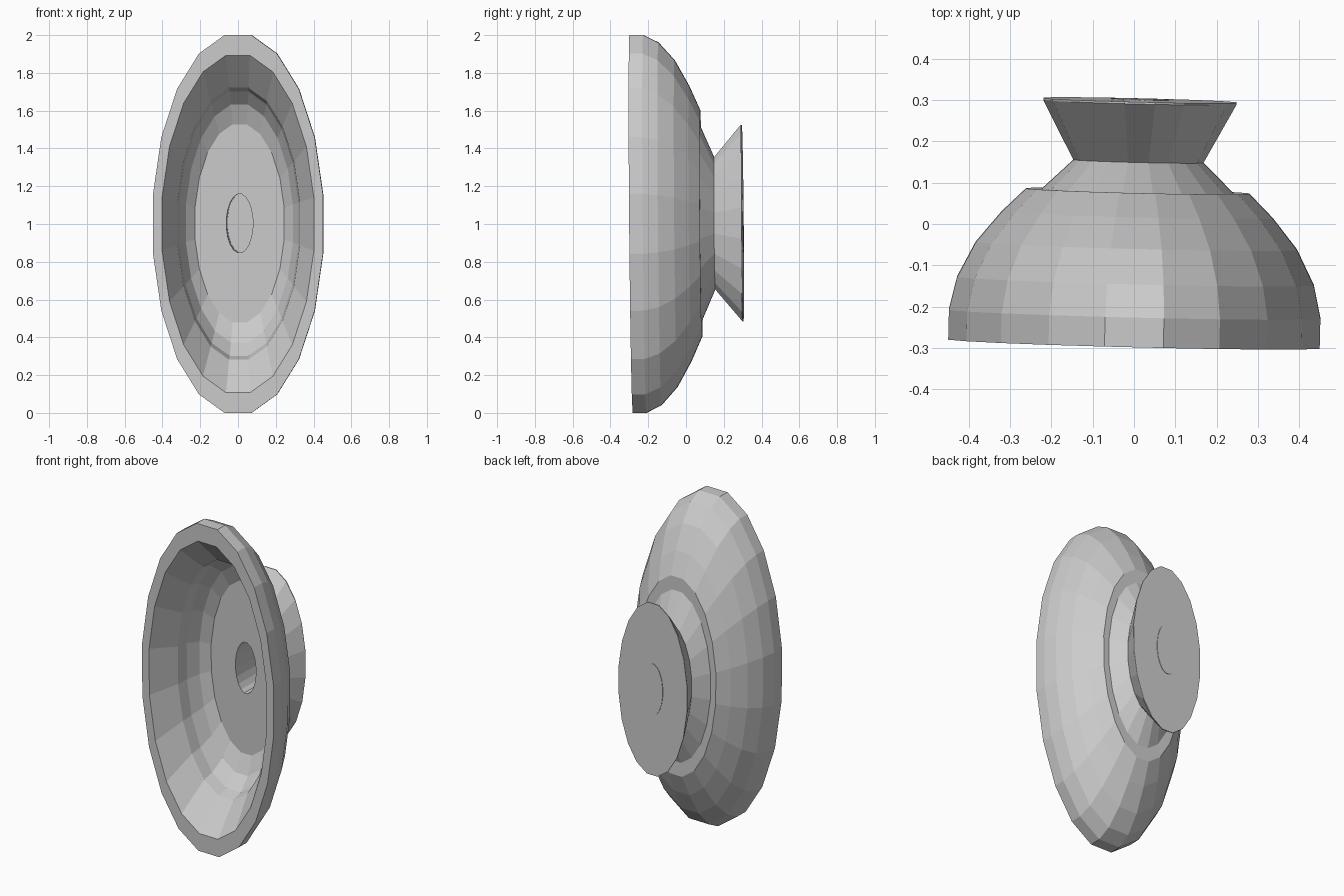
import bpy, bmesh, math
from mathutils import Matrix, Vector

if "Cube" in bpy.data.objects:
    bpy.data.objects.remove(bpy.data.objects["Cube"])

SIDES = 20
FIT = 1 / math.cos(math.pi / SIDES)      # flat-to-flat sizes -> corner radius
SQUASH = 0.45                            # ellipse width / height
TILT = Matrix.Rotation(math.radians(-1.4), 4, 'Z') @ Matrix.Rotation(math.radians(0.5), 4, 'X')
PLACE = Matrix.Translation((0.007, 0.002, 1.0025)) @ TILT


def lathe(name, profile, cap_end=False, closed=False):
    """Spin (radius, y) points around the y axis into an elliptical part."""
    bm = bmesh.new()
    rings = []
    for r, y in profile:
        ring = []
        for i in range(SIDES):
            a = (i + 0.5) * 2 * math.pi / SIDES
            p = Vector((r * FIT * SQUASH * math.cos(a), y, r * FIT * math.sin(a)))
            ring.append(bm.verts.new(PLACE @ p))
        rings.append(ring)
    pairs = list(zip(rings, rings[1:]))
    if closed:
        pairs.append((rings[-1], rings[0]))
    for a, b in pairs:
        for i in range(SIDES):
            j = (i + 1) % SIDES
            bm.faces.new((a[i], a[j], b[j], b[i]))
    if cap_end:
        bm.faces.new(rings[-1])
    bmesh.ops.recalc_face_normals(bm, faces=bm.faces)
    mesh = bpy.data.meshes.new(name)
    bm.to_mesh(mesh)
    bm.free()
    obj = bpy.data.objects.new(name, mesh)
    bpy.context.collection.objects.link(obj)
    return obj


# Bowl: outer curve, front rim, stepped inner wall and floor around the bore
lathe("bowl", [
    (0.155, 0.075), (0.60, 0.078), (0.73, 0.02), (0.865, -0.055), (0.96, -0.14),
    (1.0, -0.22), (1.0, -0.292),
    (0.893, -0.292), (0.72, -0.13), (0.70, -0.06), (0.63, 0.015), (0.525, 0.06),
    (0.155, 0.06)], closed=True)

# Waisted foot at the back with a flat end
lathe("foot", [(0.52, 0.076), (0.35, 0.15), (0.52, 0.293), (0.52, 0.298)], cap_end=True)

# Bore running from the bowl floor to the end of the foot
lathe("bore", [(0.155, 0.06), (0.155, 0.301)], cap_end=True)
